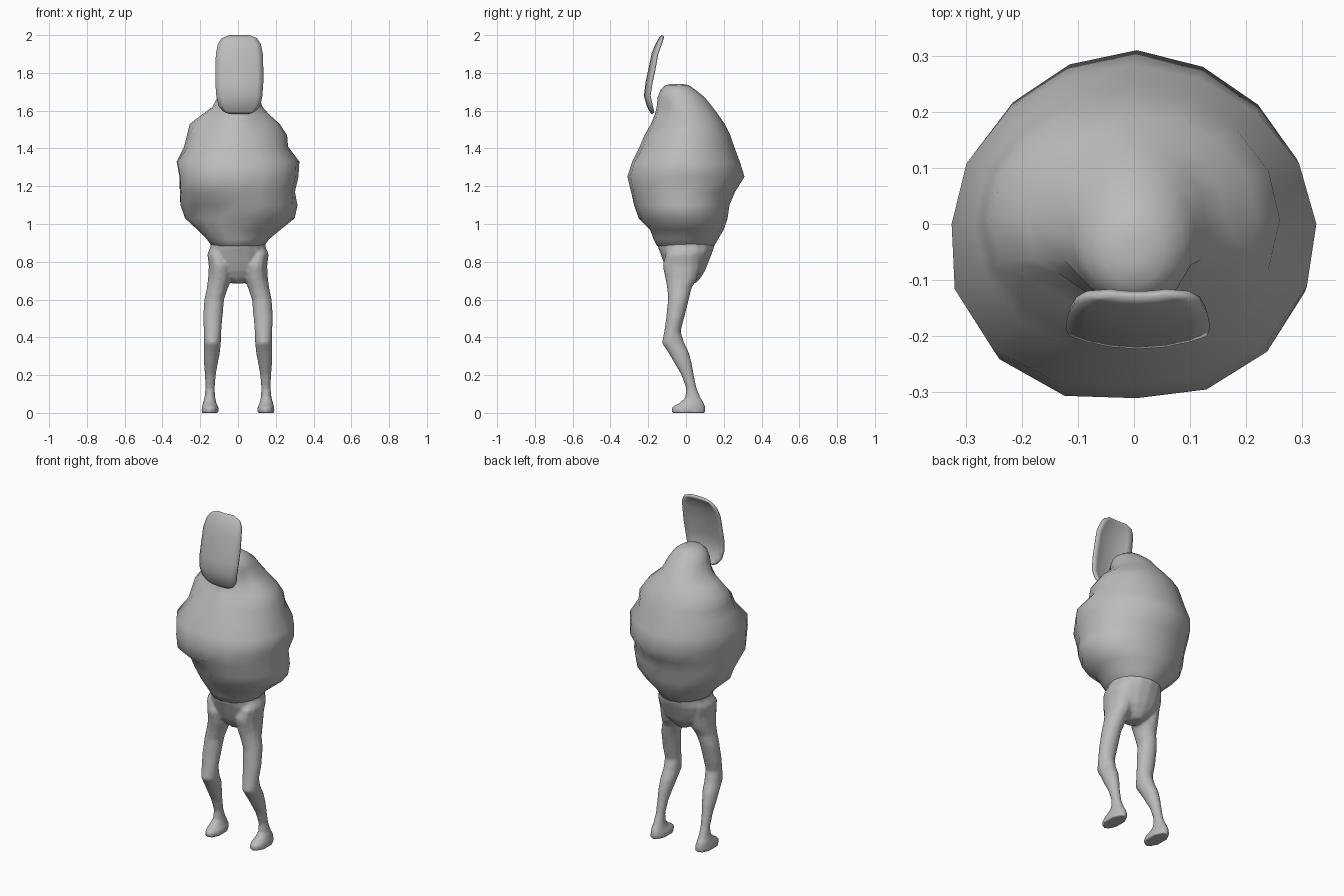
import bpy, bmesh, math

grey = bpy.data.materials.new("stone grey")
grey.diffuse_color = (0.5, 0.5, 0.5, 1)


def finish(name, bm, angle=50):
    bmesh.ops.recalc_face_normals(bm, faces=bm.faces)
    me = bpy.data.meshes.new(name)
    bm.to_mesh(me)
    bm.free()
    me.materials.append(grey)
    ob = bpy.data.objects.new(name, me)
    bpy.context.collection.objects.link(ob)
    bpy.ops.object.select_all(action='DESELECT')
    ob.select_set(True)
    bpy.context.view_layer.objects.active = ob
    bpy.ops.object.shade_smooth_by_angle(angle=math.radians(angle))
    return ob


def loft(bm, rings, n, side=1, shape=None):
    """Skin elliptical rings given as (z, x min, x max, y min, y max)."""
    loops = []
    for z, x0, x1, y0, y1 in rings:
        loop = []
        for i in range(n):
            a = 2 * math.pi * i / n
            x = (x0 + x1) / 2 + (x1 - x0) / 2 * math.cos(a)
            y = (y0 + y1) / 2 + (y1 - y0) / 2 * math.sin(a)
            if shape:
                x, y = shape(x, y, z)
            loop.append(bm.verts.new((side * x, y, z)))
        loops.append(loop)
    for a, b in zip(loops, loops[1:]):
        for i in range(n):
            j = (i + 1) % n
            bm.faces.new((a[i], a[j], b[j], b[i]))
    bm.faces.new(loops[0])
    bm.faces.new(loops[-1])


# Lumpy body: bulges front left, tucked under below that, hollowed by the neck
def body_shape(x, y, z):
    diagonal = abs(math.sin(2 * math.atan2(y, x)))
    if 1.14 < z < 1.4:
        if y < 0:
            k = 0.10 if x < 0 else 0.04
        else:
            k = -0.01 if x < 0 else -0.03
        x, y = x * (1 + k * diagonal), y * (1 + k * diagonal)
    if x < -0.04 and y < -0.1 and 1.0 < z < 1.13:
        y += 0.05
    if z > 1.5 and abs(x) > 0.08 and y < -0.08:
        y += 0.03
    return x, y


bm = bmesh.new()
loft(bm, [
    (0.87, -0.11, 0.11, -0.12, 0.12), (0.885, -0.14, 0.14, -0.155, 0.15),
    (0.92, -0.165, 0.165, -0.172, 0.17), (0.97, -0.215, 0.225, -0.19, 0.20),
    (1.03, -0.28, 0.30, -0.25, 0.22),
    (1.10, -0.305, 0.315, -0.275, 0.23), (1.17, -0.305, 0.30, -0.29, 0.26),
    (1.25, -0.31, 0.32, -0.31, 0.31), (1.33, -0.325, 0.325, -0.285, 0.285),
    (1.41, -0.285, 0.265, -0.245, 0.255), (1.47, -0.27, 0.26, -0.22, 0.235),
    (1.53, -0.255, 0.22, -0.185, 0.205), (1.58, -0.19, 0.165, -0.165, 0.17),
    (1.62, -0.135, 0.13, -0.155, 0.14), (1.67, -0.11, 0.11, -0.15, 0.10),
    (1.71, -0.09, 0.09, -0.135, 0.05), (1.735, -0.055, 0.055, -0.11, 0.015),
    (1.742, -0.02, 0.02, -0.07, -0.02)], 16, shape=body_shape)
finish("body", bm)

# Pelvis and bent legs, fused into one smooth skin
bm = bmesh.new()
loft(bm, [
    (0.685, -0.03, 0.03, -0.045, 0.05), (0.71, -0.07, 0.07, -0.075, 0.075),
    (0.75, -0.125, 0.125, -0.10, 0.10), (0.80, -0.15, 0.15, -0.12, 0.12),
    (0.85, -0.158, 0.158, -0.138, 0.14), (0.88, -0.145, 0.145, -0.15, 0.15),
    (0.95, -0.15, 0.15, -0.15, 0.15)], 16)
leg = [
    (0.0, 0.10, 0.195, -0.078, 0.104), (0.03, 0.103, 0.192, -0.078, 0.104),
    (0.05, 0.113, 0.187, -0.04, 0.098), (0.08, 0.12, 0.178, -0.005, 0.078),
    (0.13, 0.123, 0.173, 0.0, 0.057), (0.20, 0.117, 0.176, -0.025, 0.042),
    (0.26, 0.107, 0.181, -0.06, 0.032), (0.32, 0.095, 0.183, -0.095, 0.016),
    (0.37, 0.09, 0.181, -0.128, -0.008), (0.43, 0.088, 0.181, -0.116, -0.028),
    (0.50, 0.082, 0.186, -0.106, -0.010), (0.60, 0.073, 0.179, -0.096, 0.016),
    (0.66, 0.053, 0.166, -0.10, 0.03), (0.71, 0.035, 0.159, -0.11, 0.06),
    (0.78, 0.035, 0.155, -0.125, 0.08), (0.84, 0.06, 0.163, -0.11, 0.08),
    (0.87, 0.08, 0.15, -0.08, 0.06)]
for s in (-1, 1):
    loft(bm, leg, 12, s)
legs = finish("hips_and_legs", bm)
fuse = legs.modifiers.new("fuse", 'REMESH')
fuse.mode = 'VOXEL'
fuse.voxel_size = 0.009
fuse.use_smooth_shade = True
relax = legs.modifiers.new("relax", 'SMOOTH')
relax.factor = 0.5
relax.iterations = 4

# Thin curved face plate: height, half width, depth at the middle
plate = [(1.587, 0.055, -0.178), (1.60, 0.085, -0.187), (1.63, 0.11, -0.202),
         (1.68, 0.12, -0.216), (1.75, 0.125, -0.207), (1.82, 0.125, -0.192),
         (1.90, 0.122, -0.176), (1.95, 0.112, -0.155), (1.98, 0.092, -0.138),
         (1.996, 0.05, -0.125)]
bm = bmesh.new()
rows = []
for z, w, y in plate:
    rows.append([bm.verts.new((0.007 + w * t, y + 0.024 * (w * t / 0.125) ** 2, z))
                 for t in (-1, -0.75, -0.4, 0, 0.4, 0.75, 1)])
for a, b in zip(rows, rows[1:]):
    for i in range(6):
        bm.faces.new((a[i], a[i + 1], b[i + 1], b[i]))
mask = finish("face_plate", bm)
mod = mask.modifiers.new("thickness", 'SOLIDIFY')
mod.thickness = 0.014
mod.offset = 0
